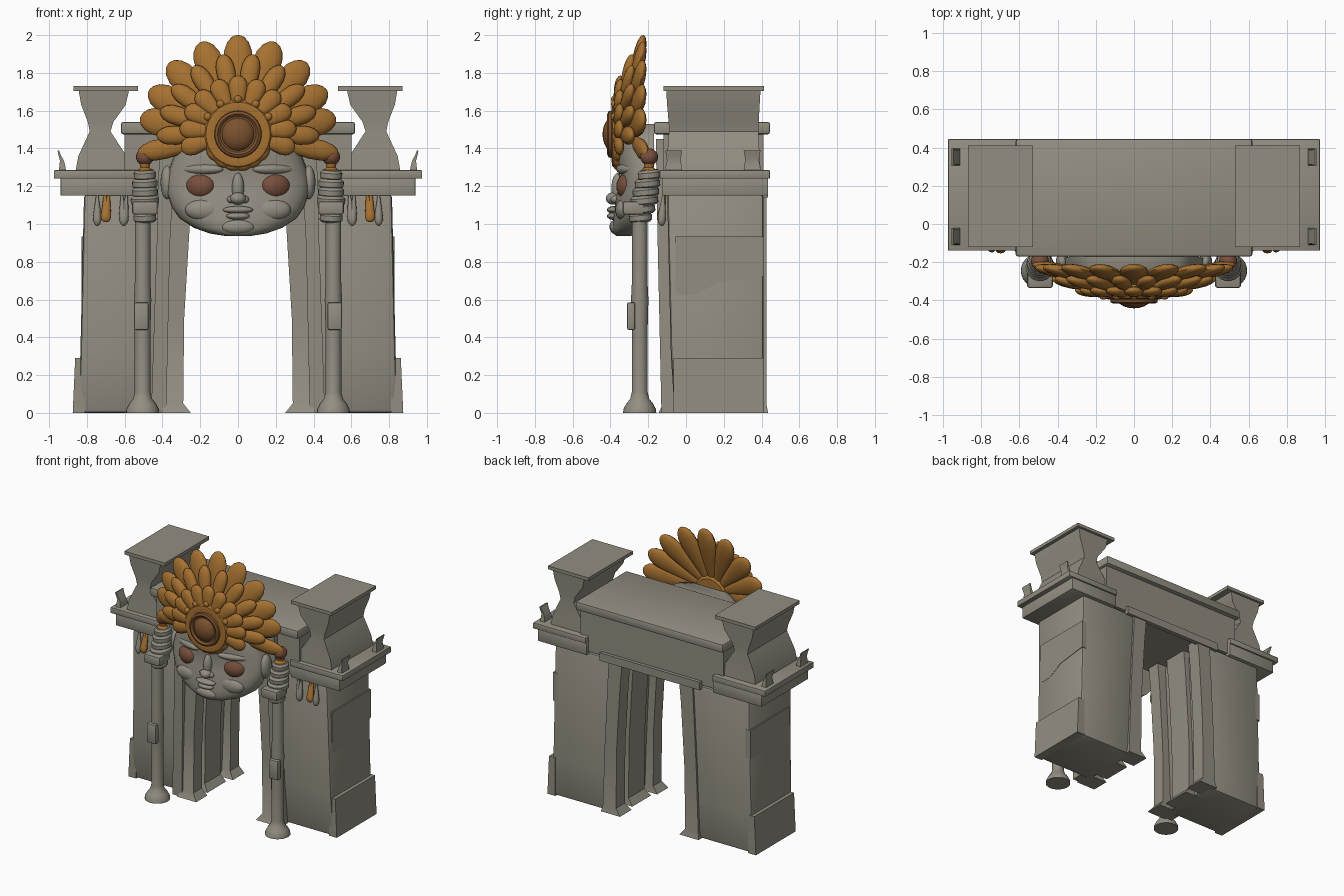
import bpy, bmesh, math
from mathutils import Vector, Matrix

if "Cube" in bpy.data.objects:
    bpy.data.objects.remove(bpy.data.objects["Cube"])


def mat(name, rgb):
    m = bpy.data.materials.new(name)
    m.diffuse_color = (*rgb, 1)
    m.use_nodes = True
    m.node_tree.nodes["Principled BSDF"].inputs["Base Color"].default_value = m.diffuse_color
    return m


STONE = mat("stone grey", (0.29, 0.27, 0.22))
OCHRE = mat("ochre orange", (0.38, 0.165, 0.03))
BROWN = mat("red brown", (0.19, 0.078, 0.045))
UMBER = mat("centre brown", (0.20, 0.085, 0.028))


def finish(name, bm, m, angle=35):
    bmesh.ops.recalc_face_normals(bm, faces=bm.faces)
    me = bpy.data.meshes.new(name)
    bm.to_mesh(me)
    bm.free()
    me.materials.append(m)
    ob = bpy.data.objects.new(name, me)
    bpy.context.collection.objects.link(ob)
    bpy.ops.object.select_all(action='DESELECT')
    ob.select_set(True)
    bpy.context.view_layer.objects.active = ob
    bpy.ops.object.shade_smooth_by_angle(angle=math.radians(angle))
    return ob


def skin(bm, rings):
    """Join closed vertex loops into a capped tube."""
    loops = [[bm.verts.new(p) for p in r] for r in rings]
    n = len(loops[0])
    for a, b in zip(loops, loops[1:]):
        for i in range(n):
            bm.faces.new((a[i], a[(i + 1) % n], b[(i + 1) % n], b[i]))
    bm.faces.new(loops[0])
    bm.faces.new(loops[-1])


def loft(name, s, rows, m=STONE, bevel=0):
    """Stack of rectangles: (z, x0, x1, y0, y1), mirrored by s."""
    bm = bmesh.new()
    skin(bm, [[(s * a, c, z), (s * b, c, z), (s * b, d, z), (s * a, d, z)] for z, a, b, c, d in rows])
    if bevel:
        bmesh.ops.bevel(bm, geom=bm.edges[:], offset=bevel, segments=2, affect='EDGES', profile=0.5)
    return finish(name, bm, m)


def box(name, s, x0, x1, y0, y1, z0, z1, m=STONE, bevel=0):
    return loft(name, s, [(z0, x0, x1, y0, y1), (z1, x0, x1, y0, y1)], m, bevel)


def extrude_x(name, s, x0, x1, pts, m=STONE):
    bm = bmesh.new()
    skin(bm, [[(s * x, y, z) for y, z in pts] for x in (x0, x1)])
    return finish(name, bm, m)


def lathe(name, prof, origin, m, axis=(0, 0, 1), seg=24, sx=1):
    """Revolve (radius, height) points around an axis."""
    rot = Vector((0, 0, 1)).rotation_difference(Vector(axis)).to_matrix()
    o = Vector(origin)
    bm = bmesh.new()
    skin(bm, [[o + rot @ Vector((sx * r * math.cos(2 * math.pi * i / seg), r * math.sin(2 * math.pi * i / seg), h))
               for i in range(seg)] for r, h in prof])
    return finish(name, bm, m)


def blob(name, c, r, m, rotz=0):
    bm = bmesh.new()
    bmesh.ops.create_uvsphere(bm, u_segments=20, v_segments=12, radius=1)
    bm.transform(Matrix.Translation(c) @ Matrix.Rotation(rotz, 4, 'Z') @ Matrix.Diagonal((*r, 1)))
    return finish(name, bm, m, 60)


def petal(name, base, tip, w, t, m):
    """Rounded leaf, narrow at the base and full near the tip."""
    base, tip = Vector(base), Vector(tip)
    d = tip - base
    z = d.normalized()
    n = Vector((0, -1, 0))
    n = (n - z * n.dot(z)).normalized()
    x = n.cross(z)
    bm = bmesh.new()
    prof = [(0, .3), (.2, .5), (.45, .78), (.68, 1), (.82, .97), (.92, .75), (.98, .42), (1, .12)]
    skin(bm, [[base + d * h + x * (w * k * math.cos(a * math.pi / 6)) + n * (t * k * math.sin(a * math.pi / 6))
               for a in range(12)] for h, k in prof])
    return finish(name, bm, m, 60)


# lintel, upper band and arch soffit
box("lintel_wall", 1, -.60, .60, -.12, .41, 1.17, 1.48)
box("lintel_band", 1, -.62, .62, -.17, .445, 1.475, 1.54, bevel=.012)
box("lintel_front_moulding", 1, -.42, .42, -.15, -.10, 1.17, 1.24)
box("lintel_back_moulding", 1, -.42, .42, .40, .435, 1.14, 1.2)

for s in (-1, 1):
    # main pier
    loft("pier", s, [(0, .36, .845, -.06, .405), (.3, .35, .835, -.08, .41), (1.16, .31, .815, -.10, .41)], bevel=.02)
    # stone facing slabs on the outer side
    loft("lower_facing_slab", s, [(0, .81, .875, -.065, .412), (.29, .81, .862, -.065, .412)])
    extrude_x("upper_facing_slab", s, .79, .829,
              [(-.055, .625), (.05, .625), (.17, .69), (.412, .72), (.412, .935), (-.055, .935)])
    # opening jambs with flared feet
    for nm, y0, y1, dx in (("front_jamb", -.12, -.02, 0), ("middle_jamb", .05, .24, .025), ("back_jamb", .32, .425, 0)):
        loft(nm, s, [(0, .25 + dx, .41, y0 - .025, y1 + .01), (.05, .29 + dx, .40, y0, y1),
                     (.5, .285 + dx, .385, y0, y1), (1.0, .255 + dx, .36, y0, y1), (1.2, .235 + dx, .35, y0, y1)])
    loft("outer_front_jamb", s, [(0, .38, .46, -.13, -.05), (.9, .36, .43, -.15, -.05), (1.45, .33, .415, -.16, -.05)])

    # two-step cornice
    box("cornice_lower", s, .53, .94, -.125, .435, 1.15, 1.245, bevel=.006)
    box("cornice_upper", s, .53, .975, -.14, .445, 1.24, 1.285, bevel=.006)
    # waisted tower and cap
    loft("tower", s, [(1.28, .565, .86, -.105, .395), (1.36, .59, .845, -.10, .39), (1.49, .675, .785, -.09, .383),
                      (1.54, .66, .795, -.092, .385), (1.63, .595, .83, -.10, .39), (1.715, .575, .845, -.105, .395)])
    box("tower_cap", s, .53, .87, -.12, .412, 1.705, 1.73)
    # curled corner horns
    for y in (-.065, .35):
        bm = bmesh.new()
        path = [(.91, .95, 1.28, .045), (.915, .945, 1.31, .042), (.922, .943, 1.335, .036),
                (.938, .95, 1.365, .04), (.948, .956, 1.39, .045)]
        skin(bm, [[(s * a, y - w, z), (s * b, y - w, z), (s * b, y + w, z), (s * a, y + w, z)] for a, b, z, w in path])
        finish("cornice_horn", bm, STONE)

    # free-standing staff
    lathe("staff_shaft", [(.088, 0), (.086, .02), (.07, .05), (.05, .075), (.042, .11), (.042, .45), (.046, .6),
                          (.041, .7), (.041, 1.08)], (s * .505, -.245, 0), STONE)
    box("staff_plaque", s, .475, .55, -.312, -.27, .44, .585, bevel=.008)
    # stacked collar of tilted rings
    for i in range(6):
        z, r = 1.035 + i * .045, (.06, .068, .075, .07, .067, .06)[i]
        lathe("staff_collar_ring", [(r * .8, -.026), (r, -.015), (r, .012), (r * .8, .026)],
              (s * .493, -.24 + .009 * i, z), STONE, axis=(s * .04, -.1, 1), sx=.98 if i % 2 else 1.0)
    box("collar_front_tab", s, .425, .56, -.335, -.22, 1.05, 1.12, bevel=.012)
    lathe("finial_neck", [(.045, 1.26), (.04, 1.285), (.024, 1.30), (.03, 1.33)], (s * .493, -.195, 0), OCHRE)
    blob("finial_ball", (s * .493, -.195, 1.355), (.047, .047, .045), BROWN)

    # hanging leaf pendants
    for x, m, lean in ((.745, STONE, .0), (.705, OCHRE, -.01), (.685, OCHRE, .02), (.615, STONE, -.01), (.59, STONE, .015)):
        if m is OCHRE:
            petal("pendant_leaf", (s * x, -.11, 1.15), (s * (x + lean), -.14, 1.01), .026, .02, m)
        else:
            petal("pendant_leaf", (s * x, -.12, 1.15), (s * (x + lean), -.13, .99), .022, .022, m)

# mask: stacked half-ovals with a flat back (z, half width, front y, back y)
bm = bmesh.new()
rows = [(.937, .07, -.37, -.29), (.95, .15, -.385, -.27), (.98, .235, -.39, -.25), (1.03, .31, -.385, -.225),
        (1.09, .352, -.378, -.21), (1.16, .375, -.365, -.20), (1.22, .38, -.352, -.19), (1.29, .365, -.36, -.18),
        (1.37, .335, -.368, -.17), (1.45, .30, -.355, -.17), (1.53, .235, -.31, -.17)]
skin(bm, [[(-w * math.cos(a * math.pi / 20), b + (f - b) * math.sin(a * math.pi / 20) ** .75, z)
           for a in range(21)] for z, w, f, b in rows])
finish("mask_face", bm, STONE, 60)
blob("nose_bridge", (0, -.36, 1.19), (.032, .035, .08), STONE)
blob("nose_tip", (0, -.385, 1.135), (.042, .04, .032), STONE)
blob("upper_lip", (0, -.385, 1.075), (.08, .033, .02), STONE)
blob("lower_lip", (0, -.385, 1.042), (.062, .033, .02), STONE)
blob("chin", (0, -.37, .985), (.09, .035, .04), STONE)
for s in (-1, 1):
    blob("nostril", (s * .036, -.372, 1.13), (.022, .026, .02), STONE)
    blob("cheek", (s * .17, -.33, 1.075), (.11, .045, .06), STONE)
    blob("eye", (s * .2, -.305, 1.2), (.085, .06, .07), BROWN, rotz=s * .4)
    blob("brow", (s * .19, -.315, 1.29), (.12, .04, .03), STONE, rotz=s * .35)
    blob("ear", (s * .375, -.2, 1.22), (.035, .05, .09), STONE)

# headdress: fans of petals around the centre, sweeping back
C = 1.475


def fan(name, angles, r0, r1, y0, y1, w, t):
    for a in angles:
        for s in ((1,) if a == 0 else (-1, 1)):
            u = (s * math.sin(math.radians(a)), math.cos(math.radians(a)))
            petal(name, (u[0] * r0, y0, C + u[1] * r0), (u[0] * r1, y1, C + u[1] * r1), w, t, OCHRE)


fan("outer_petal", (0, 22, 44, 64, 81), .08, .525, -.32, -.225, .075, .032)
fan("outer_petal", (101,), .08, .54, -.30, -.21, .055, .03)
fan("inner_petal", (11, 33, 54, 73, 91), .10, .43, -.36, -.285, .05, .03)
fan("short_petal", (0, 22, 44, 64, 84, 104), .10, .31, -.38, -.345, .05, .025)
fan("lower_petal", (128, 150, 170), .06, .195, -.36, -.355, .05, .03)

# headdress medallion
front = (0, -1, 0)
lathe("medallion_disc", [(.12, -.08), (.185, -.03), (.19, .0), (.17, .025), (.135, .03), (.10, .02)],
      (0, -.365, C), OCHRE, front, 32)
lathe("medallion_ring", [(.10, 0), (.125, .02), (.122, .035), (.108, .042), (.095, .03)], (0, -.375, C), UMBER, front, 32)
blob("medallion_dome", (0, -.385, C), (.092, .057, .092), UMBER)
for a in (0, 30, -30, 60, -60):
    t = math.radians(a)
    blob("medallion_bead", (.185 * math.sin(t), -.375, C + .185 * math.cos(t)), (.022, .022, .022), OCHRE)
